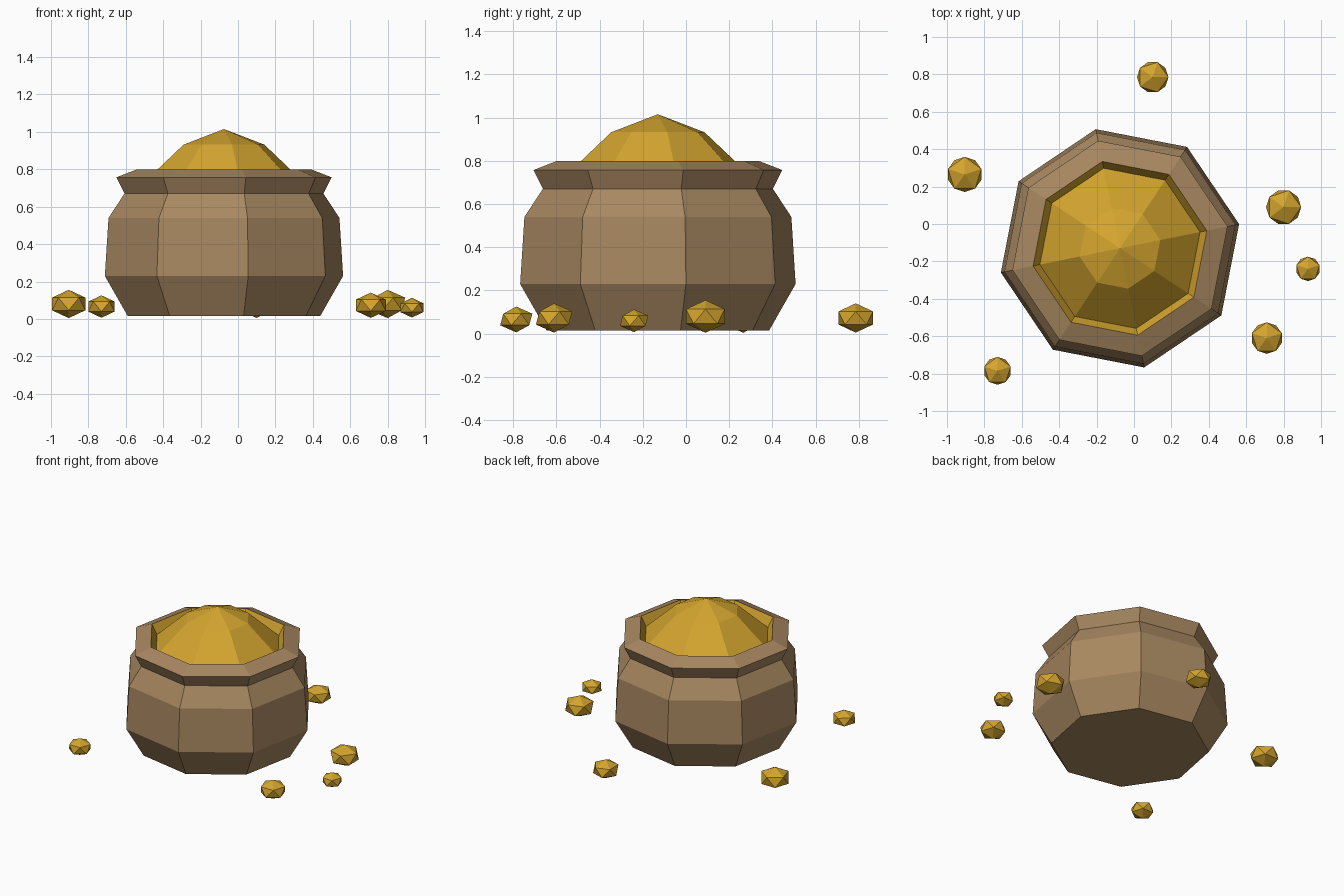
import bpy, bmesh, math

if "Cube" in bpy.data.objects:
    bpy.data.objects.remove(bpy.data.objects["Cube"])

CX, CY, SIDES = -0.075, -0.13, 8
TURN = math.radians(11.5)


def material(name, rgb):
    m = bpy.data.materials.new(name)
    m.diffuse_color = (*rgb, 1)
    m.use_nodes = True
    m.node_tree.nodes["Principled BSDF"].inputs["Base Color"].default_value = m.diffuse_color
    return m


clay = material("brown clay", (0.39, 0.245, 0.118))
gold = material("gold", (0.66, 0.377, 0.028))


def lathe(name, profile, mats, gold_from=None):
    """Spin (radius, height) points into a faceted solid; radius 0 makes a tip.
    Bands from index gold_from onward use the second material."""
    bm = bmesh.new()
    rings = []
    for r, z in profile:
        n = SIDES if r else 1
        rings.append([bm.verts.new((r * math.cos(TURN + math.tau * i / SIDES),
                                    r * math.sin(TURN + math.tau * i / SIDES), z))
                      for i in range(n)])
    bm.faces.new(rings[0][::-1])
    for b, (lo, hi) in enumerate(zip(rings, rings[1:])):
        for i in range(SIDES):
            j = (i + 1) % SIDES
            vs = [lo[i], lo[j]] + ([hi[j], hi[i]] if len(hi) > 1 else [hi[0]])
            f = bm.faces.new(vs)
            if gold_from is not None and b >= gold_from:
                f.material_index = 1
    me = bpy.data.meshes.new(name)
    bm.to_mesh(me)
    bm.free()
    for m in mats:
        me.materials.append(m)
    ob = bpy.data.objects.new(name, me)
    ob.location = (CX, CY, 0)
    bpy.context.collection.objects.link(ob)


# Pot with flared rim and gold-lined mouth, filled by a heap of gold
lathe("pot_with_gold_heap",
      [(0.525, 0.015), (0.65, 0.23), (0.63, 0.54), (0.543, 0.67), (0.587, 0.757),
       (0.474, 0.80), (0.437, 0.73), (0.22, 0.932), (0, 1.015)],
      [clay, gold], gold_from=5)

# Loose nuggets: x, y, radius, centre height, turn in degrees
nuggets = [(-0.905, 0.265, 0.105, 0.08, 18), (0.10, 0.785, 0.094, 0.073, 0),
           (0.80, 0.09, 0.105, 0.08, 0), (0.93, -0.24, 0.073, 0.06, 18),
           (0.71, -0.61, 0.094, 0.073, 18), (-0.73, -0.785, 0.083, 0.066, 18)]
for k, (x, y, r, z, turn) in enumerate(nuggets):
    bpy.ops.mesh.primitive_ico_sphere_add(subdivisions=1, radius=r, location=(x, y, z),
                                          rotation=(0, 0, math.radians(turn)))
    ob = bpy.context.object
    ob.name = f"gold_nugget_{k + 1}"
    ob.scale.z = 0.72
    ob.data.materials.append(gold)
